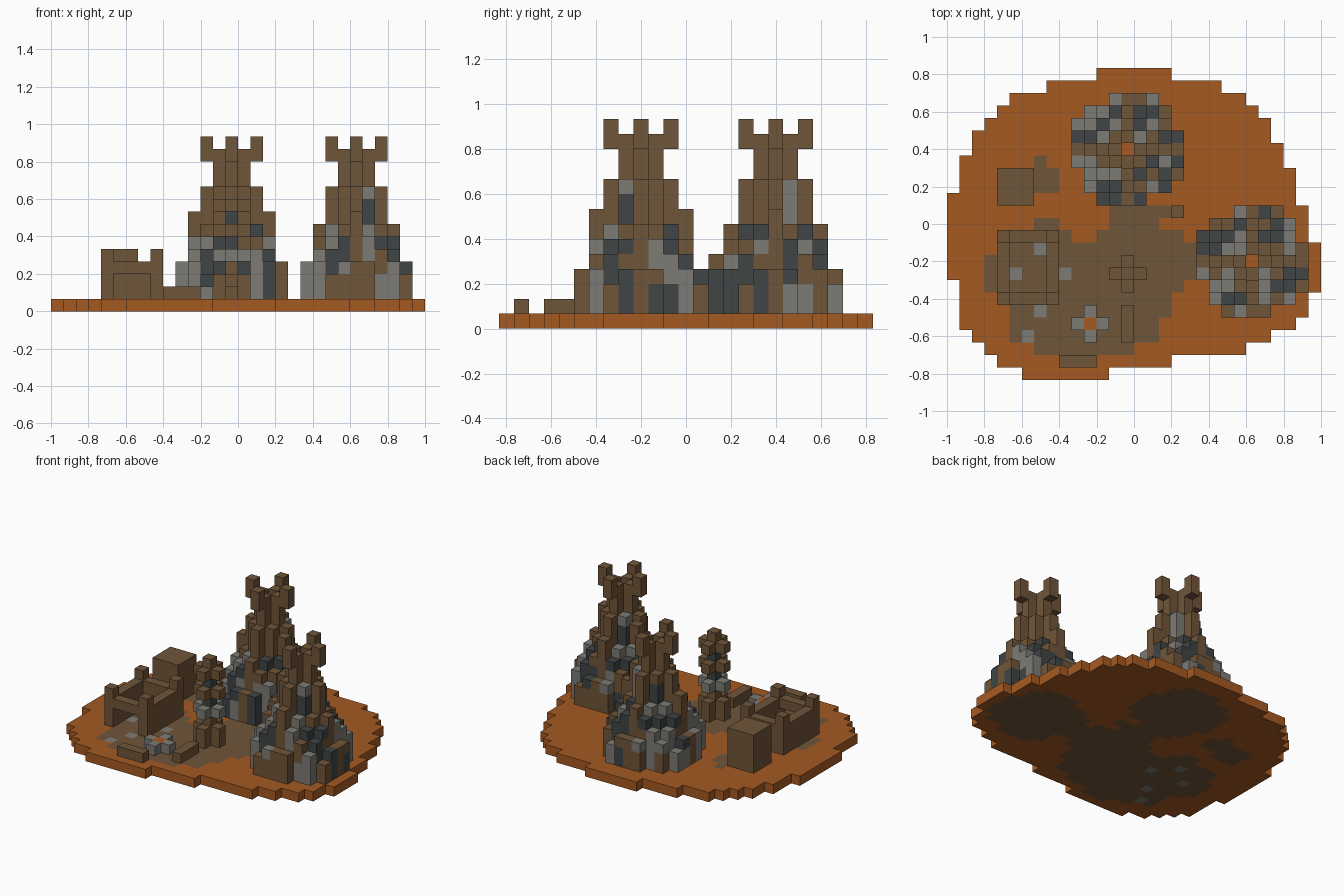
import bpy
import bmesh
import random
from mathutils import Vector

random.seed(7)
UNIT = 1 / 15
ORIGIN = Vector((-1, -12.5 * UNIT, 0))

if "Cube" in bpy.data.objects:
    bpy.data.objects.remove(bpy.data.objects["Cube"])


def make_material(name, rgb):
    mat = bpy.data.materials.new(name)
    mat.use_nodes = True
    mat.diffuse_color = (*rgb, 1)
    mat.node_tree.nodes["Principled BSDF"].inputs["Base Color"].default_value = (*rgb, 1)
    return mat


MATERIALS = [
    make_material("orange_clay", (0.376, 0.102, 0.016)),
    make_material("brown_earth", (0.159, 0.091, 0.041)),
    make_material("grey_stone", (0.202, 0.198, 0.178)),
    make_material("dark_stone", (0.050, 0.058, 0.060)),
]
ORANGE, BROWN, GREY, DARK = range(len(MATERIALS))
SIDES = [Vector(s) for s in ((1, 0, 0), (-1, 0, 0), (0, 1, 0),
                             (0, -1, 0), (0, 0, 1), (0, 0, -1))]


def build(name, cells):
    """Turn a dict of grid cell -> colour into one mesh with only outer faces."""
    bm = bmesh.new()
    for cell, colour in cells.items():
        centre = Vector(cell) + Vector((0.5, 0.5, 0.5))
        for n in SIDES:
            if tuple(int(c) for c in Vector(cell) + n) in cells:
                continue
            u = Vector((n.y, n.z, n.x))
            v = n.cross(u)
            mid = centre + n / 2
            corners = [mid + (a * u + b * v) / 2
                       for a, b in ((-1, -1), (1, -1), (1, 1), (-1, 1))]
            face = bm.faces.new([bm.verts.new(ORIGIN + c * UNIT) for c in corners])
            face.material_index = colour
    bmesh.ops.remove_doubles(bm, verts=bm.verts, dist=UNIT / 100)
    mesh = bpy.data.meshes.new(name)
    bm.to_mesh(mesh)
    bm.free()
    for mat in MATERIALS:
        mesh.materials.append(mat)
    obj = bpy.data.objects.new(name, mesh)
    bpy.context.collection.objects.link(obj)
    return obj


def box(cells, xs, ys, zs, colour=BROWN):
    for i in range(*xs):
        for j in range(*ys):
            for k in range(*zs):
                cells[i, j, k] = colour
    return cells


def in_disc(dx, dy):
    """Round tower footprint with four pinwheel nubs."""
    nubs = ((-4, 2), (2, 4), (4, -2), (-2, -4))
    return dx * dx + dy * dy <= 18 or (dx, dy) in nubs


FOOTPRINT = [(dx, dy) for dx in range(-4, 5) for dy in range(-4, 5) if in_disc(dx, dy)]
TOWERS = {"back_tower": (14, 18, True), "side_tower": (24, 9, False)}

# Ground slab: left and right ends of each row, front to back
LEFT = [6, 4, 3, 2, 1, 1, 1, 1, 0, 0, 0, 0, 0, 0, 0, 1, 1, 1, 2, 2, 3, 4, 5, 8, 12]
RIGHT = [13, 18, 24, 26, 28, 29, 29, 30, 30, 30, 30, 29, 29, 29, 28,
         28, 28, 27, 27, 26, 26, 25, 24, 22, 18]
ground = {}
for j, (a, b) in enumerate(zip(LEFT, RIGHT)):
    box(ground, (a, b), (j, j + 1), (0, 1), ORANGE)

# Trodden earth: yard, paths, tower floors
YARD = [(9, 12), (7, 15), (5, 17), (5, 17), (5, 18), (4, 18), (3, 19),
        (3, 21), (3, 21), (4, 21), (12, 19), (13, 17), (13, 18)]
for j, row in enumerate(YARD, 1):
    box(ground, row, (j, j + 1), (0, 1))
box(ground, (4, 10), (11, 12), (0, 1))
box(ground, (7, 9), (12, 13), (0, 1))
box(ground, (4, 7), (14, 17), (0, 1))
box(ground, (7, 9), (15, 17), (0, 1))
box(ground, (7, 8), (17, 18), (0, 1))
for cx, cy, _ in TOWERS.values():
    for dx, dy in FOOTPRINT:
        ground[cx + dx, cy + dy, 0] = BROWN
for i, j in ((5, 8), (7, 10), (7, 5), (9, 8), (6, 3)):
    ground[i, j, 0] = GREY
build("ground", ground)


# Stepped stone towers with brown ribs and a hollow crowned shaft
def tower_top(dx, dy, turned):
    """Top layer of a tower column."""
    near, far = sorted((abs(dx), abs(dy)))
    if near == 0:
        along_x = dx != 0
        return {1: 13, 2: 10, 3: 8 if along_x == turned else 7, 4: 4}[far]
    return {1: 10, 2: 8 - near, 3: 7 - near, 4: 5 - near}[far]


def stone(dx, dy):
    """Each side of a rib leans to one stone colour, in pinwheel order."""
    lean, other = (GREY, DARK) if dx * dy * (abs(dx) - abs(dy) + 0.5) > 0 else (DARK, GREY)
    return random.choices((lean, other, BROWN), (5, 2, 3))[0]


for name, (cx, cy, turned) in TOWERS.items():
    cells = {}
    for dx, dy in FOOTPRINT:
        if dx == dy == 0:
            cells[cx, cy, 1] = ORANGE
            continue
        top = tower_top(dx, dy, turned)
        rib = dx == 0 or dy == 0
        colour = BROWN
        for k in range(1, top):
            if not rib and k % 2 == 1:
                colour = stone(dx, dy)
            cells[cx + dx, cy + dy, k] = colour
    for dx, dy in ((2, 0), (-2, 0), (0, 2), (0, -2)):
        box(cells, (cx + dx, cx + dx + 1), (cy + dy, cy + dy + 1), (12, 14))
    build(name, cells)

build("tower_post", box({}, (18, 19), (13, 14), (1, 4)))

# Roofless house: walls, corner posts, doorway
house = box({}, (4, 9), (6, 12), (1, 4))
for cell in [c for c in house if 4 < c[0] < 8 and 6 < c[1] < 11]:
    del house[cell]
for i in range(5, 8):
    for k in (1, 2):
        del house[i, 6, k]
for i in (4, 8):
    for j in (6, 11):
        house[i, j, 4] = BROWN
build("house", house)
build("store_block", box({}, (4, 7), (14, 17), (1, 5)))

# Totem: pole with cross-shaped tiers
totem = {}
for k, colour in enumerate((BROWN, BROWN, BROWN, GREY, DARK, BROWN, DARK, BROWN, BROWN), 1):
    totem[14, 8, k] = colour
    if k in (1, 2, 4, 6, 8):
        for dx, dy in ((1, 0), (-1, 0), (0, 1), (0, -1)):
            totem[14 + dx, 8 + dy, k] = colour
build("totem", totem)

# Fire pit ring and benches
pit = {(11, 4, 1): ORANGE}
for dx, dy in ((1, 0), (-1, 0), (0, 1), (0, -1)):
    pit[11 + dx, 4 + dy, 1] = GREY
build("fire_pit", pit)
build("side_bench", box({}, (14, 15), (3, 6), (1, 2)))
build("front_bench", box({}, (9, 12), (1, 2), (1, 2)))
